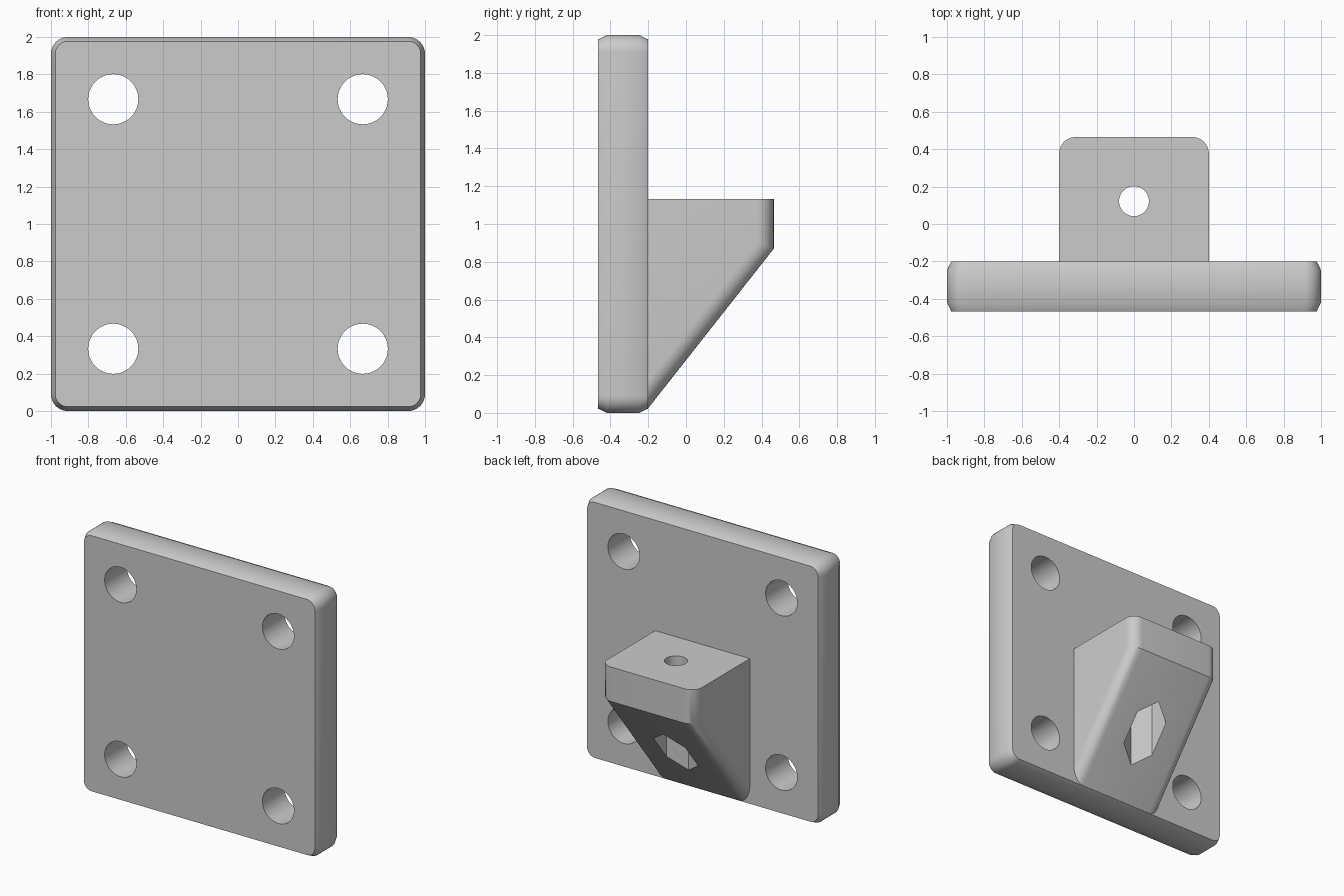
import bpy, bmesh, math
from mathutils import Vector

if "Cube" in bpy.data.objects:
    bpy.data.objects.remove(bpy.data.objects["Cube"], do_unlink=True)

grey = bpy.data.materials.new("plain_grey")
grey.use_nodes = True
colour = (0.6, 0.6, 0.6, 1)
grey.diffuse_color = colour
grey.node_tree.nodes["Principled BSDF"].inputs["Base Color"].default_value = colour


def add_object(name, bm):
    bmesh.ops.recalc_face_normals(bm, faces=bm.faces)
    mesh = bpy.data.meshes.new(name)
    bm.to_mesh(mesh)
    bm.free()
    mesh.materials.append(grey)
    obj = bpy.data.objects.new(name, mesh)
    bpy.context.collection.objects.link(obj)
    return obj


def loft(bm, rings):
    """Skin closed rings of points and cap both ends."""
    loops = [[bm.verts.new(p) for p in ring] for ring in rings]
    n = len(loops[0])
    for a, b in zip(loops, loops[1:]):
        for i in range(n):
            j = (i + 1) % n
            bm.faces.new((a[i], a[j], b[j], b[i]))
    bm.faces.new(loops[0])
    bm.faces.new(loops[-1])


def rounded_square(half, radius, y, steps=8):
    points = []
    for quarter in range(4):
        middle = math.radians(45 + 90 * quarter)
        cx = math.copysign(half - radius, math.cos(middle))
        cz = math.copysign(half - radius, math.sin(middle))
        for s in range(steps + 1):
            a = math.radians(90) * (quarter + s / steps)
            points.append((cx + radius * math.cos(a), y, 1 + cz + radius * math.sin(a)))
    return points


def cut_prism(obj, start, end, radius, sides, turn=0.0):
    """Cut a straight prism-shaped hole between two points."""
    start, end = Vector(start), Vector(end)
    axis = (end - start).normalized()
    u = Vector((1, 0, 0))
    v = axis.cross(u)
    angles = [turn + math.tau * i / sides for i in range(sides)]
    bm = bmesh.new()
    loft(bm, [[c + radius * (u * math.cos(a) + v * math.sin(a)) for a in angles]
              for c in (start, end)])
    cutter = add_object("hole_cutter", bm)
    cutter.hide_render = True
    mod = obj.modifiers.new("hole", "BOOLEAN")
    mod.operation = "DIFFERENCE"
    mod.solver = "EXACT"
    mod.object = cutter
    bpy.context.view_layer.objects.active = obj
    bpy.ops.object.modifier_apply(modifier=mod.name)
    bpy.data.objects.remove(cutter, do_unlink=True)


def smooth(obj):
    bpy.ops.object.select_all(action="DESELECT")
    obj.select_set(True)
    bpy.context.view_layer.objects.active = obj
    bpy.ops.object.shade_smooth_by_angle(angle=math.radians(30))


# Mounting plate: rounded corners, shallow chamfer front and back
FRONT, BACK = -0.467, -0.2
INSET, CHAMFER, CORNER = 0.023, 0.048, 0.09
bm = bmesh.new()
loft(bm, [rounded_square(1 - inset, CORNER - inset, y) for y, inset in (
    (FRONT, INSET), (FRONT + CHAMFER, 0), (BACK - CHAMFER, 0), (BACK, INSET))])
plate = add_object("mounting_plate", bm)

# Four screw holes through the plate
for x in (-0.667, 0.667):
    for z in (0.333, 1.667):
        cut_prism(plate, (x, FRONT - 0.1, z), (x, BACK + 0.1, z), 0.134, 48)
smooth(plate)

# Wedge bracket: side profile extruded in x, outer and sloping edges rounded
side = [(BACK, 0.025), (0.465, 0.87), (0.465, 1.133), (BACK, 1.133)]
bm = bmesh.new()
loft(bm, [[(x, y, z) for y, z in side] for x in (-0.4, 0.4)])
rounded = []
for e in bm.edges:
    a, b = e.verts
    same_side = abs(a.co.x - b.co.x) < 0.01
    level = abs(a.co.z - b.co.z) < 0.01
    at_plate = max(a.co.y, b.co.y) < 0
    if same_side and not level and not at_plate:
        rounded.append(e)
bmesh.ops.bevel(bm, geom=rounded, offset=0.087, offset_type="OFFSET", segments=8,
                profile=0.5, affect="EDGES")
bracket = add_object("wedge_bracket", bm)

# Vertical bolt hole and hexagonal nut pocket opening on the slope
BOLT_Y = 0.122
cut_prism(bracket, (0, BOLT_Y, 0.1), (0, BOLT_Y, 1.3), 0.08, 32)
cut_prism(bracket, (0, BOLT_Y, 0.0), (0, BOLT_Y, 0.867), 0.154, 6, math.radians(30))
smooth(bracket)
